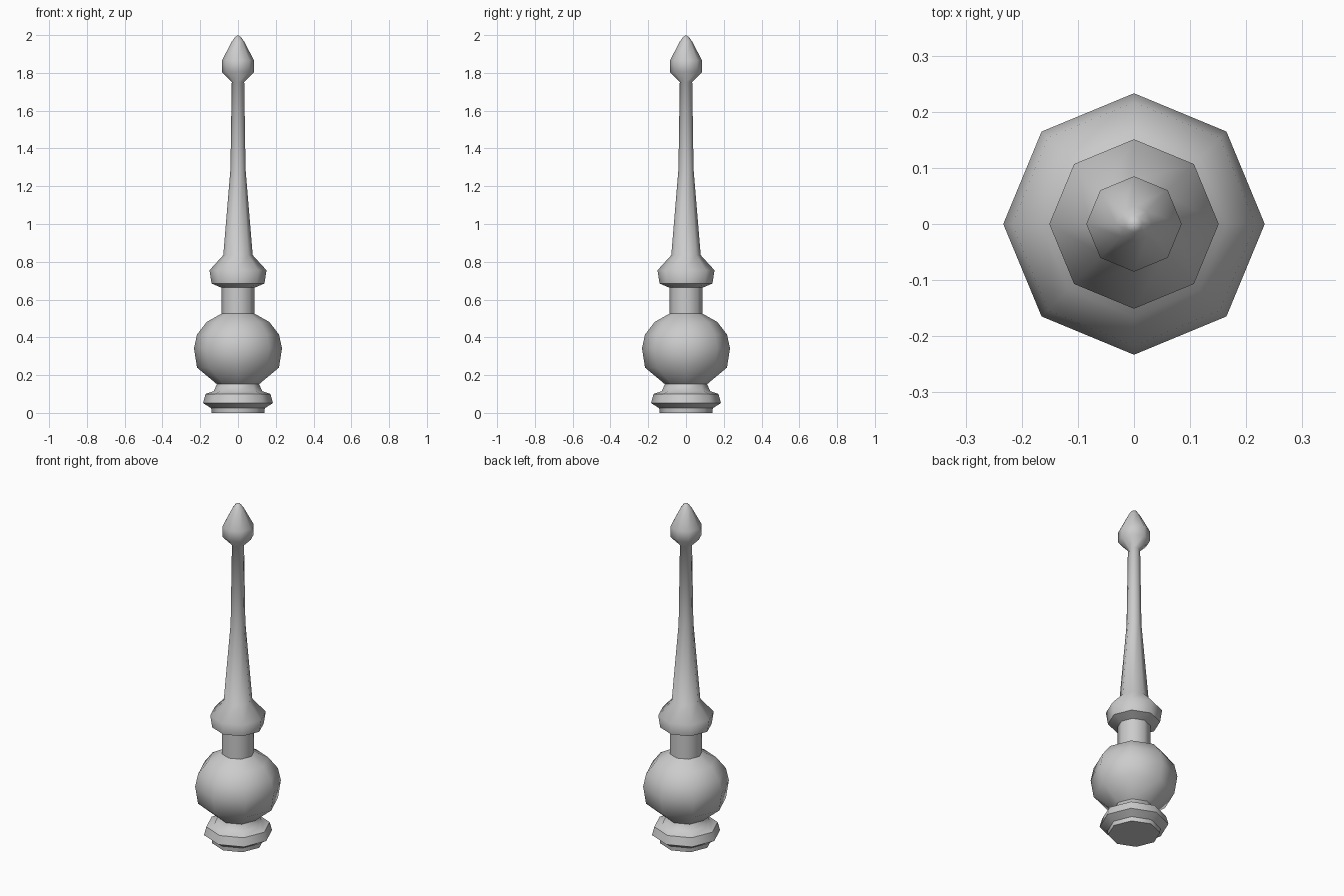
import bpy, bmesh
from math import cos, sin, pi, radians

if "Cube" in bpy.data.objects:
    bpy.data.objects.remove(bpy.data.objects["Cube"])

SIDES = 8


def lathe(name, profile):
    """Spin a (radius, z) profile into a closed octagonal turning."""
    bm = bmesh.new()
    rings = []
    for r, z in profile:
        if r == 0:
            rings.append([bm.verts.new((0, 0, z))] * SIDES)
        else:
            rings.append([bm.verts.new((r * cos(2 * pi * i / SIDES), r * sin(2 * pi * i / SIDES), z))
                          for i in range(SIDES)])
    for a, b in zip(rings, rings[1:]):
        for i in range(SIDES):
            j = (i + 1) % SIDES
            quad = [a[i], a[j], b[j], b[i]]
            bm.faces.new(list(dict.fromkeys(quad)))
    bm.faces.new(rings[0][::-1])
    bmesh.ops.recalc_face_normals(bm, faces=bm.faces)
    mesh = bpy.data.meshes.new(name)
    bm.to_mesh(mesh)
    bm.free()
    obj = bpy.data.objects.new(name, mesh)
    bpy.context.collection.objects.link(obj)
    bpy.ops.object.select_all(action='DESELECT')
    obj.select_set(True)
    bpy.context.view_layer.objects.active = obj
    bpy.ops.object.shade_smooth_by_angle(angle=radians(50))
    return obj


# One continuous turned post, bottom to top
lathe("turned_finial", [
    # foot moulding
    (0.14, 0), (0.142, 0.025), (0.185, 0.052), (0.172, 0.1), (0.128, 0.115), (0.112, 0.152),
    # ball
    (0.217, 0.24), (0.233, 0.342), (0.217, 0.415), (0.165, 0.482), (0.088, 0.525),
    # neck and collar
    (0.088, 0.663), (0.14, 0.685), (0.151, 0.755), (0.078, 0.835),
    # tapered spire
    (0.04, 1.29), (0.033, 1.752),
    # pointed tip
    (0.085, 1.805), (0.085, 1.866), (0.032, 1.967), (0.015, 1.99), (0, 2.0)])
